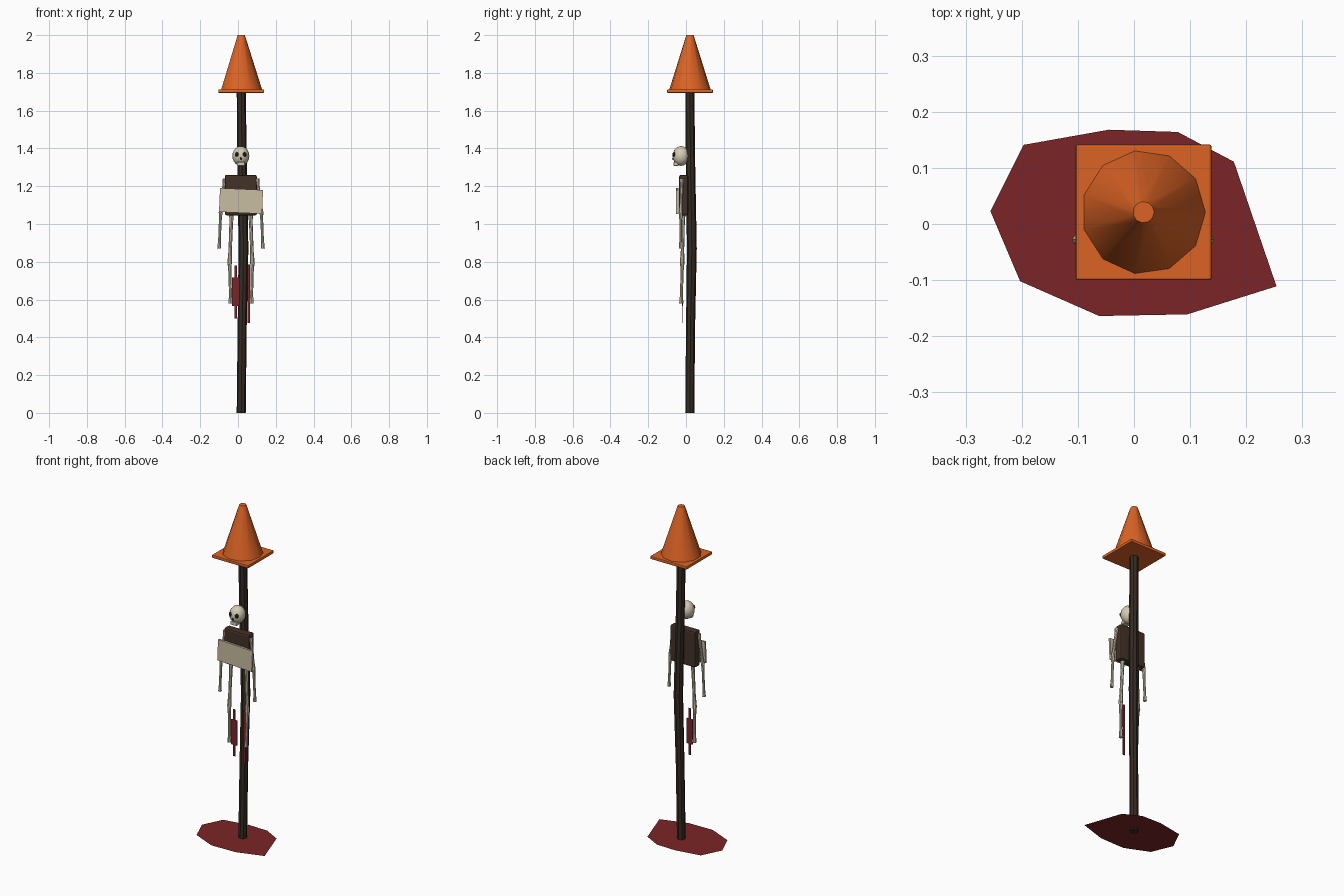
import bpy, bmesh, math
from mathutils import Vector

if "Cube" in bpy.data.objects:
    bpy.data.objects.remove(bpy.data.objects["Cube"])


def mat(name, rgb):
    m = bpy.data.materials.new(name)
    m.diffuse_color = (*rgb, 1)
    m.use_nodes = True
    m.node_tree.nodes["Principled BSDF"].inputs["Base Color"].default_value = m.diffuse_color
    return m


ORANGE = mat("orange_plastic", (0.72, 0.125, 0.018))
BONE = mat("bone", (0.66, 0.60, 0.45))
BOARD = mat("pale_board", (0.58, 0.51, 0.36))
WOOD = mat("dark_wood", (0.036, 0.024, 0.016))
VEST = mat("brown_cloth", (0.056, 0.031, 0.02))
RED = mat("dark_red", (0.20, 0.018, 0.02))
BLACK = mat("socket_black", (0.012, 0.01, 0.008))


def finish(name, bm, material, smooth=None):
    bmesh.ops.recalc_face_normals(bm, faces=bm.faces)
    me = bpy.data.meshes.new(name)
    bm.to_mesh(me)
    bm.free()
    me.materials.append(material)
    ob = bpy.data.objects.new(name, me)
    bpy.context.collection.objects.link(ob)
    if smooth:
        bpy.ops.object.select_all(action='DESELECT')
        ob.select_set(True)
        bpy.context.view_layer.objects.active = ob
        bpy.ops.object.shade_smooth_by_angle(angle=math.radians(smooth))
    return ob


def tube(name, rings, sides, material, smooth=None):
    """Loft circles (centre, radius); rings lie across the overall axis."""
    bm = bmesh.new()
    axis = Vector(rings[-1][0]) - Vector(rings[0][0])
    rot = Vector((0, 0, 1)).rotation_difference(axis)
    loops = []
    for c, r in rings:
        loops.append([bm.verts.new(Vector(c) + rot @ Vector((
            r * math.cos(i * math.tau / sides), r * math.sin(i * math.tau / sides), 0)))
            for i in range(sides)])
    for a, b in zip(loops, loops[1:]):
        for i in range(sides):
            j = (i + 1) % sides
            bm.faces.new((a[i], a[j], b[j], b[i]))
    bm.faces.new(loops[0])
    bm.faces.new(loops[-1])
    return finish(name, bm, material, smooth)


def box(name, centre, size, material, bevel=0, tilt=0):
    bm = bmesh.new()
    bmesh.ops.create_cube(bm, size=1)
    bmesh.ops.scale(bm, vec=size, verts=bm.verts)
    if bevel:
        bmesh.ops.bevel(bm, geom=bm.edges[:], offset=bevel, segments=2,
                        profile=0.5, affect='EDGES')
    ob = finish(name, bm, material)
    ob.location = centre
    ob.rotation_euler.y = math.radians(tilt)
    return ob


def ball(name, centre, radii, material, u=16, v=10):
    bm = bmesh.new()
    bmesh.ops.create_uvsphere(bm, u_segments=u, v_segments=v, radius=1)
    bmesh.ops.scale(bm, vec=radii, verts=bm.verts)
    ob = finish(name, bm, material, 60)
    ob.location = centre
    return ob


def bone(name, a, b, r):
    a, b = Vector(a), Vector(b)
    tube(name, [(a, r), (a.lerp(b, 0.2), r * 0.75), (a.lerp(b, 0.75), r * 0.7), (b, r)],
         8, BONE, 40)


# Ground stain
bm = bmesh.new()
outline = [(-.256, .023), (-.197, .141), (-.045, .168), (.078, .164), (.178, .111),
           (.254, -.111), (.095, -.161), (-.062, -.164), (-.203, -.102)]
bm.faces.new([bm.verts.new((x, y, 0.008)) for x, y in outline])
finish("ground_stain", bm, RED)

# Slightly bowed pole
tube("pole", [((.017, .02, 0), .024), ((.022, .024, .45), .024), ((.029, .031, .87), .026),
              ((.022, .024, 1.3), .025), ((.017, .02, 1.71), .024)], 8, WOOD)

# Traffic cone on top
box("cone_base", (.017, .021, 1.703), (.242, .242, .018), ORANGE, 0.004)
tube("cone", [((.017, .021, 1.71), .111), ((.017, .021, 1.992), .022),
              ((.017, .021, 2.0), .019)], 11, ORANGE, 40)

# Skull
ball("skull", (.015, -.026, 1.36), (.045, .045, .052), BONE)
box("jaw", (.015, -.053, 1.318), (.042, .026, .02), BONE, 0.004)
for side, x in (("left", -.005), ("right", .035)):
    ball(side + "_eye_socket", (x, -.062, 1.368), (.0115, .01, .0125), BLACK, 10, 8)
ball("nose_hole", (.015, -.069, 1.346), (.005, .004, .007), BLACK, 8, 6)

# Torso and board
box("torso", (.015, -.012, 1.153), (.17, .048, .215), VEST, 0.01)
box("chest_board", (.016, -.047, 1.122), (.228, .012, .126), BOARD, 0, 2.5)

# Limbs
MID = 0.016
for side, s in (("left", -1), ("right", 1)):
    bone(side + "_upper_arm", (MID + s * .086, -.022, 1.24), (MID + s * .108, -.028, 1.06), .011)
    bone(side + "_forearm", (MID + s * .108, -.028, 1.06), (MID + s * .116, -.028, .87), .010)
    bone(side + "_thigh", (MID + s * .050, -.015, 1.06), (MID + s * .060, -.02, .79), .013)
    bone(side + "_shin", (MID + s * .060, -.02, .79), (MID + s * .055, -.025, .58), .011)

# Hanging red strips
box("left_strip", (-.012, -.018, .64), (.014, .003, .28), RED)
box("left_strip_wide", (-.012, -.018, .642), (.038, .004, .15), RED)
box("right_strip", (.056, -.018, .63), (.014, .003, .31), RED)
